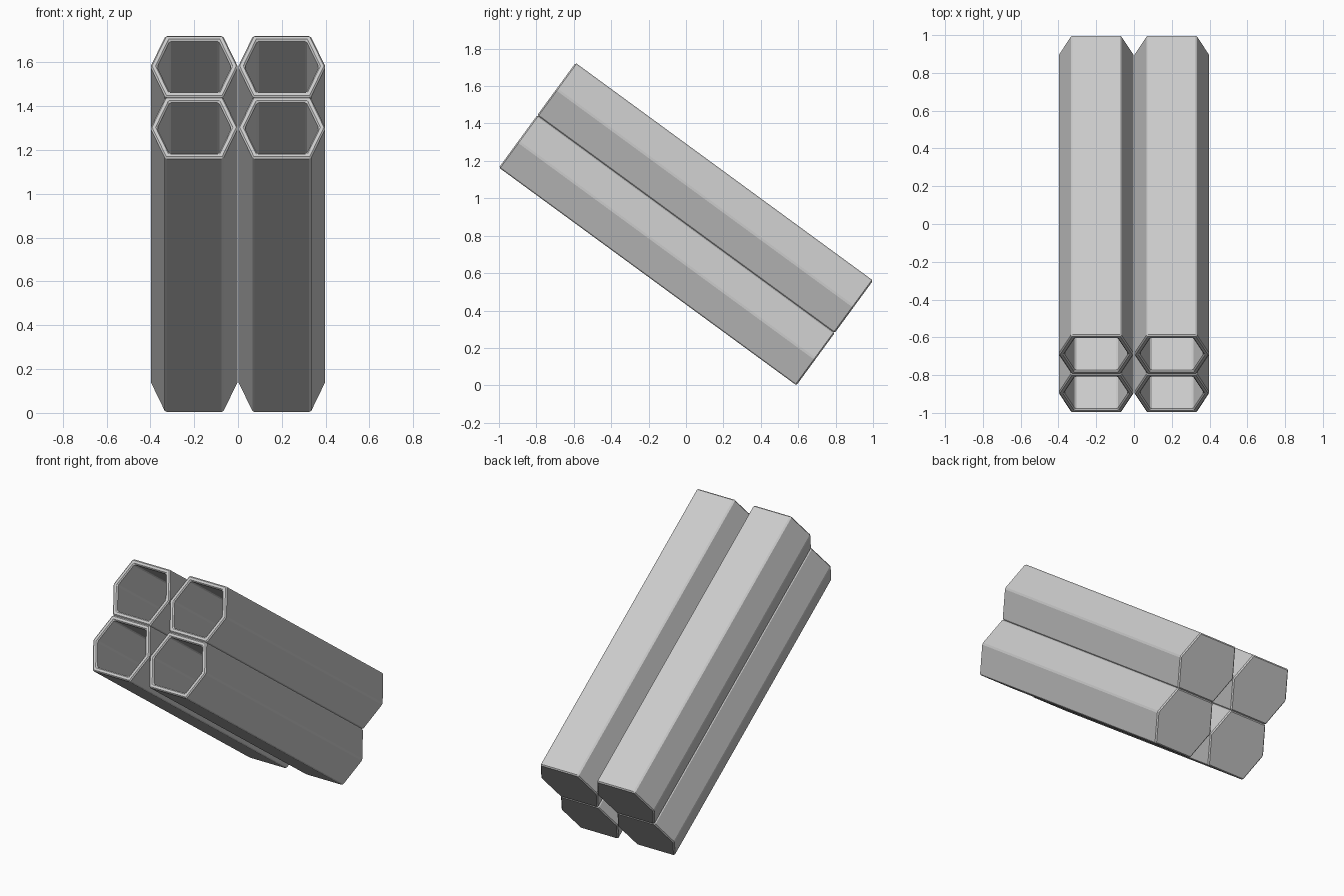
import bpy, bmesh, math
from mathutils import Matrix

if "Cube" in bpy.data.objects:
    bpy.data.objects.remove(bpy.data.objects["Cube"])

TILT = math.radians(36.2)   # slope of the tubes below horizontal
LENGTH = 1.971
POINT, FLAT, HALF = 0.2, 0.132, 0.1735   # hexagon: side point, half flat, half height
WALL = 0.029


def hexagon(inset):
    """Hexagon outline, offset evenly inwards."""
    slope = (POINT - FLAT) / HALF
    p = POINT - inset * math.hypot(1, slope)
    h = HALF - inset
    f = p - h * slope
    return [(p, 0), (f, h), (-f, h), (-p, 0), (-f, -h), (f, -h)]


def tube(name, cx, cy):
    bm = bmesh.new()

    def ring(inset, z):
        return [bm.verts.new((x, y, z)) for x, y in hexagon(inset)]

    # Outer bottom, outer mouth, inner mouth, inner floor
    rings = [ring(0, -LENGTH / 2), ring(0, LENGTH / 2),
             ring(WALL, LENGTH / 2), ring(WALL, -LENGTH / 2 + WALL)]
    for a, b in zip(rings, rings[1:]):
        for i in range(6):
            j = (i + 1) % 6
            bm.faces.new((a[i], a[j], b[j], b[i]))
    bm.faces.new(rings[0][::-1])
    bm.faces.new(rings[-1])
    bmesh.ops.recalc_face_normals(bm, faces=bm.faces)

    # Lean the tube back, with its mouth at the upper front
    height = LENGTH * math.sin(TILT) + 4 * HALF * math.cos(TILT)
    bm.transform(Matrix.Translation((0, 0, height / 2))
                 @ Matrix.Rotation(math.pi / 2 - TILT, 4, 'X')
                 @ Matrix.Translation((cx, cy, 0)))
    mesh = bpy.data.meshes.new(name)
    bm.to_mesh(mesh)
    bm.free()
    obj = bpy.data.objects.new(name, mesh)
    bpy.context.collection.objects.link(obj)

    # Softened edges
    bevel = obj.modifiers.new("edge_bevel", 'BEVEL')
    bevel.width = 0.007
    bevel.segments = 1
    bevel.limit_method = 'ANGLE'
    bevel.angle_limit = math.radians(30)


# Two by two bundle of hexagonal tubes
for row, cy in (("lower", -HALF), ("upper", HALF)):
    for side, cx in (("left", -POINT), ("right", POINT)):
        tube(f"{row}_{side}_tube", cx, cy)
